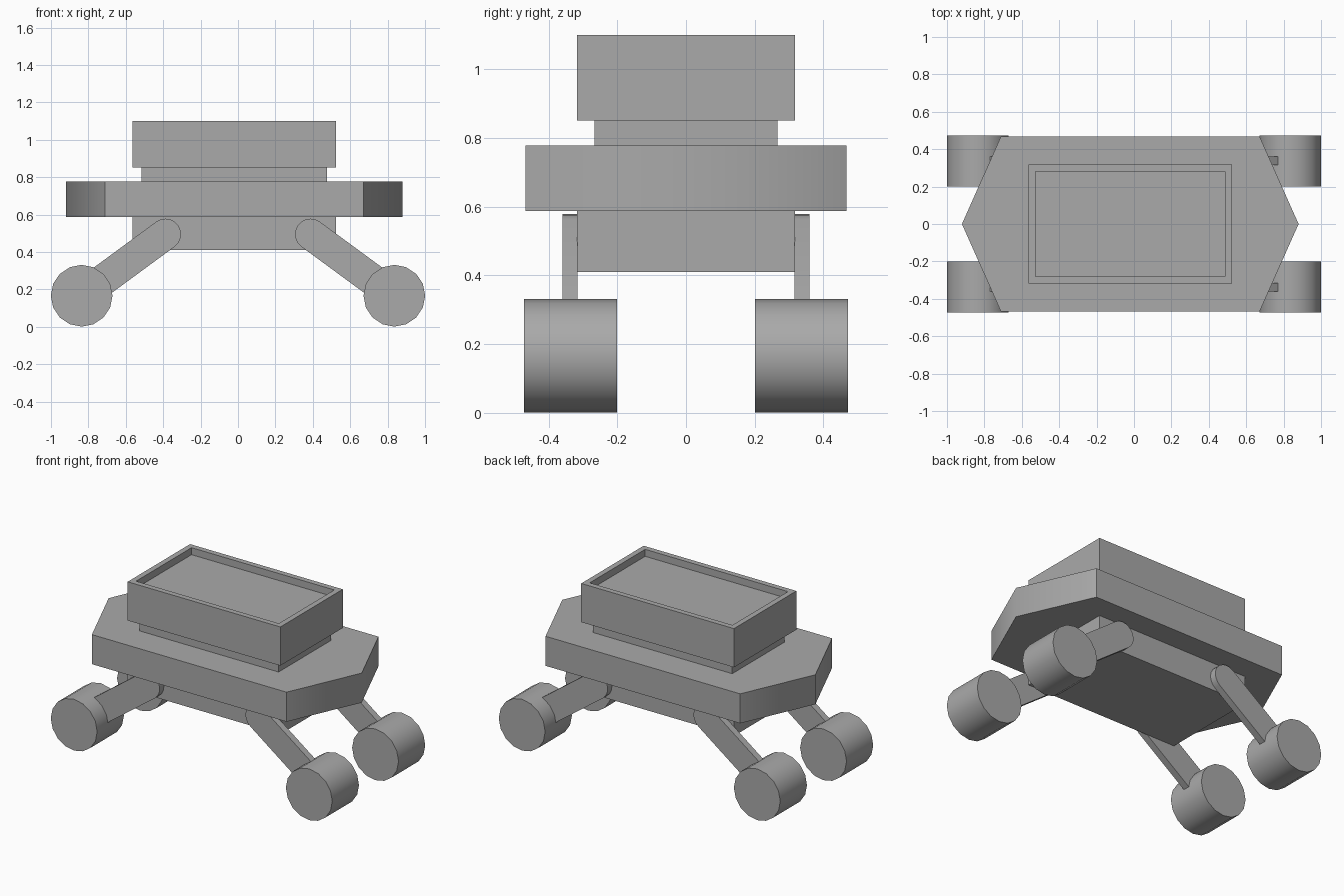
import bpy
import bmesh
from math import cos, sin, pi, atan2, radians
from mathutils import Vector

if "Cube" in bpy.data.objects:
    bpy.data.objects.remove(bpy.data.objects["Cube"], do_unlink=True)

grey = bpy.data.materials.new("plain grey")
grey.use_nodes = True
grey.diffuse_color = (0.4, 0.4, 0.4, 1)
grey.node_tree.nodes["Principled BSDF"].inputs["Base Color"].default_value = (0.4, 0.4, 0.4, 1)

MID_X = -0.02  # the body sits slightly off the wheel centre


def finish(name, bm, smooth=None):
    """Turn a bmesh into a named, coloured object."""
    bmesh.ops.recalc_face_normals(bm, faces=bm.faces)
    mesh = bpy.data.meshes.new(name)
    bm.to_mesh(mesh)
    bm.free()
    mesh.materials.append(grey)
    obj = bpy.data.objects.new(name, mesh)
    bpy.context.collection.objects.link(obj)
    if smooth:
        bpy.ops.object.select_all(action='DESELECT')
        obj.select_set(True)
        bpy.context.view_layer.objects.active = obj
        bpy.ops.object.shade_smooth_by_angle(angle=radians(smooth))
    return obj


def prism(points, offset):
    """Extrude a closed profile of 3D points along an offset."""
    bm = bmesh.new()
    face = bm.faces.new([bm.verts.new(p) for p in points])
    new = bmesh.ops.extrude_face_region(bm, geom=[face], use_keep_orig=True)["geom"]
    moved = [v for v in new if isinstance(v, bmesh.types.BMVert)]
    bmesh.ops.translate(bm, verts=moved, vec=offset)
    return bm


def box(half_x, half_y, z0, z1):
    corners = [(-1, -1), (1, -1), (1, 1), (-1, 1)]
    points = [(MID_X + sx * half_x, sy * half_y, z0) for sx, sy in corners]
    return prism(points, (0, 0, z1 - z0))


def arc(cx, cz, y, radius, start, sweep, steps):
    return [(cx + radius * cos(start + sweep * i / steps), y,
             cz + radius * sin(start + sweep * i / steps)) for i in range(steps + 1)]


# Body: lower block, pointed deck and neck
finish("lower_body", box(0.543, 0.317, 0.41, 0.59))
outline = [(-0.9, 0), (-0.692, -0.467), (0.692, -0.467),
           (0.9, 0), (0.692, 0.467), (-0.692, 0.467)]
finish("deck", prism([(MID_X + x, y, 0.588) for x, y in outline], (0, 0, 0.19)), 50)
finish("neck", box(0.495, 0.266, 0.778, 0.851))

# Top tray with a shallow recess
tray = box(0.543, 0.317, 0.851, 1.1)
tray.normal_update()
lid = max(tray.faces, key=lambda f: f.calc_center_median().z)
bmesh.ops.inset_region(tray, faces=[lid], thickness=0.05)
floor = bmesh.ops.extrude_discrete_faces(tray, faces=[lid])["faces"][0]
bmesh.ops.translate(tray, verts=floor.verts[:], vec=(0, 0, -0.045))
finish("top_tray", tray)

# Four arms with wheels
ARM_Z, WHEEL_Z = 0.495, 0.166
for side, x_name in ((-1, "right"), (1, "left")):
    for end, y_name in ((-1, "front"), (1, "back")):
        joint = Vector((side * 0.388, ARM_Z))
        hub = Vector((side * 0.836, WHEEL_Z))
        slope = atan2(hub.y - joint.y, hub.x - joint.x)
        capsule = arc(joint.x, joint.y, end * 0.316, 0.083, slope + pi / 2, pi, 10)
        capsule += arc(hub.x, hub.y, end * 0.316, 0.083, slope - pi / 2, pi, 10)
        finish(f"{y_name}_{x_name}_arm", prism(capsule, (0, end * 0.044, 0)), 35)

        rim = arc(hub.x, hub.y, end * 0.201, 0.165, 0, 2 * pi, 16)[:-1]
        finish(f"{y_name}_{x_name}_wheel", prism(rim, (0, end * 0.271, 0)), 35)
